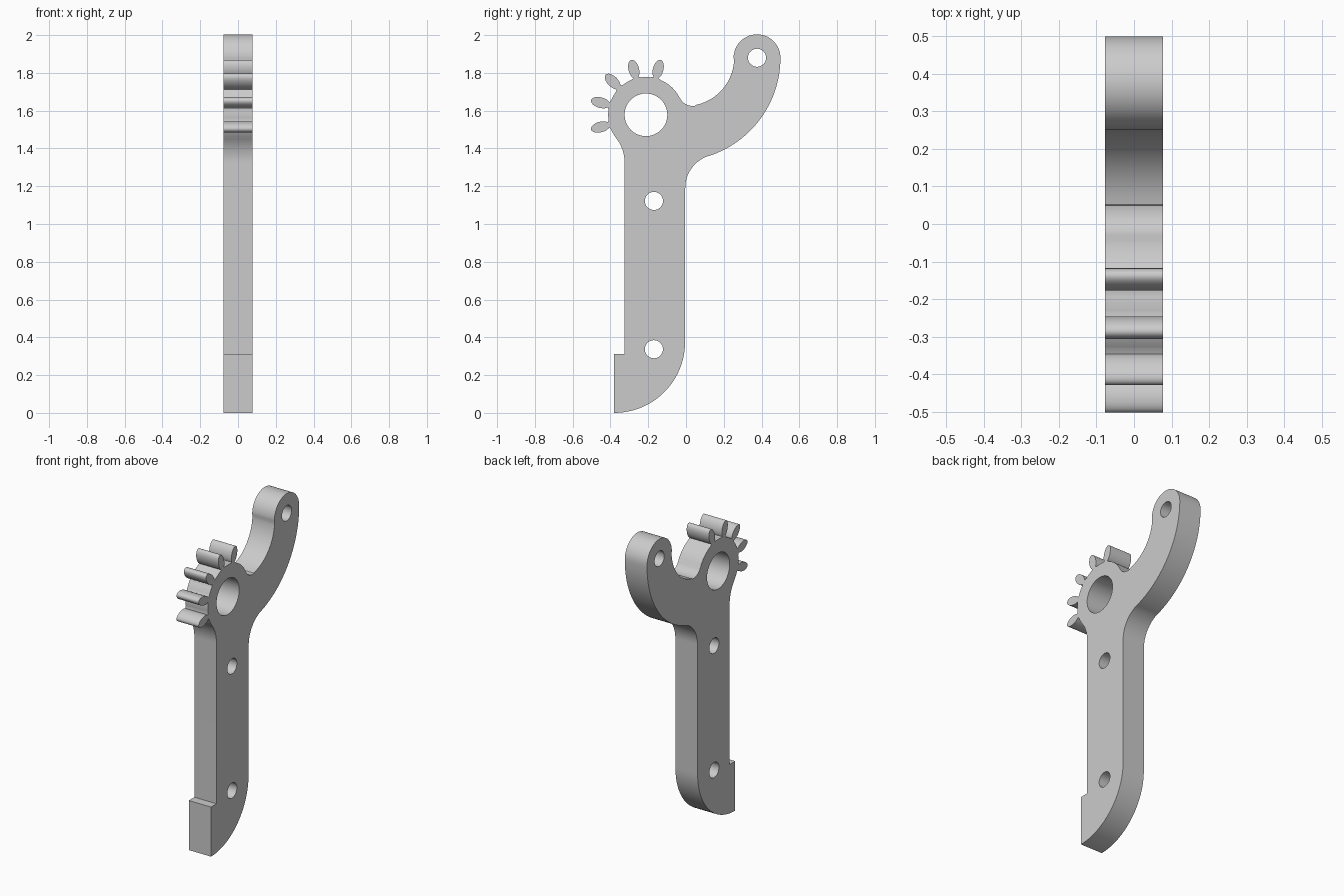
import bpy
from math import cos, sin, radians
from mathutils import Matrix

cube = bpy.data.objects.get("Cube")
if cube:
    bpy.data.objects.remove(cube, do_unlink=True)

HALF = 0.0775          # half the plate thickness
HUB = (-0.212, 1.578)  # centre of the toothed hub
HUB_R = 0.2
ARM_END = (0.376, 1.88)


def arc(centre, r, start, end, steps=16):
    """Points along a circular arc, angles in degrees."""
    angles = [radians(start + (end - start) * i / steps) for i in range(steps + 1)]
    return [(centre[0] + r * cos(a), centre[1] + r * sin(a)) for a in angles]


def tooth(angle):
    """Petal-shaped gear tooth pointing outward from the hub."""
    a = radians(angle)
    pts = []
    for along, across in arc((0.249, 0), 1, -150, 150, 20):
        u = 0.249 + (along - 0.249) * 0.052
        v = across * 0.028
        pts.append((HUB[0] + u * cos(a) - v * sin(a),
                    HUB[1] + u * sin(a) + v * cos(a)))
    return pts


# Outline: rounded foot, shank, curved arm
outline = arc((-0.38, 0.375), 0.375, -90, 0, 24)
outline += arc((0.174, 1.191), 0.178, 180, 108)
outline += arc((-0.046, 1.88), 0.546, -72, -1, 28)
outline += arc(ARM_END, 0.124, 0, 180, 32)
outline += arc((0, 1.88), 0.255, -3, -78, 20)
outline += arc((0.035, 1.70), 0.075, 281, 207, 14)

# Hub rim with five teeth
at = 27
for angle in range(75, 196, 30):
    outline += arc(HUB, HUB_R, at, angle - 8, 8)
    outline += tooth(angle)
    at = angle + 8
outline += arc(HUB, HUB_R, at, 217, 6)

# Blend into the shank, then the heel step
outline += arc((-0.535, 1.325), 0.21, 38, 0)
outline += [(-0.325, 0.313), (-0.38, 0.313)]

# Round through holes
holes = [arc(HUB, 0.113, 0, 352.5, 47)]
for centre in (ARM_END, (-0.17, 1.122), (-0.17, 0.337)):
    holes.append(arc(centre, 0.048, 0, 348.75, 31))

# Extruded plate
curve = bpy.data.curves.new("lever_profile", "CURVE")
curve.dimensions = "2D"
curve.fill_mode = "BOTH"
curve.extrude = HALF
for loop in [outline] + holes:
    spline = curve.splines.new("POLY")
    spline.points.add(len(loop) - 1)
    for point, (y, z) in zip(spline.points, loop):
        point.co = (y, z, 0, 1)
    spline.use_cyclic_u = True

lever = bpy.data.objects.new("toothed_lever", curve)
bpy.context.collection.objects.link(lever)
bpy.ops.object.select_all(action="DESELECT")
lever.select_set(True)
bpy.context.view_layer.objects.active = lever
bpy.ops.object.convert(target="MESH")
lever = bpy.context.object
lever.name = "toothed_lever"

# Stand the plate upright, thickness along x
lever.data.transform(Matrix(((0, 0, 1, 0), (1, 0, 0, 0), (0, 1, 0, 0), (0, 0, 0, 1))))
bpy.ops.object.mode_set(mode="EDIT")
bpy.ops.mesh.select_all(action="SELECT")
bpy.ops.mesh.remove_doubles(threshold=0.0005)
bpy.ops.mesh.normals_make_consistent(inside=False)
bpy.ops.object.mode_set(mode="OBJECT")
bpy.ops.object.shade_smooth_by_angle(angle=radians(30))

# Plain grey metal
grey = bpy.data.materials.new("plain_grey")
grey.use_nodes = True
colour = (0.6, 0.6, 0.6, 1)
grey.diffuse_color = colour
grey.node_tree.nodes["Principled BSDF"].inputs["Base Color"].default_value = colour
lever.data.materials.clear()
lever.data.materials.append(grey)
